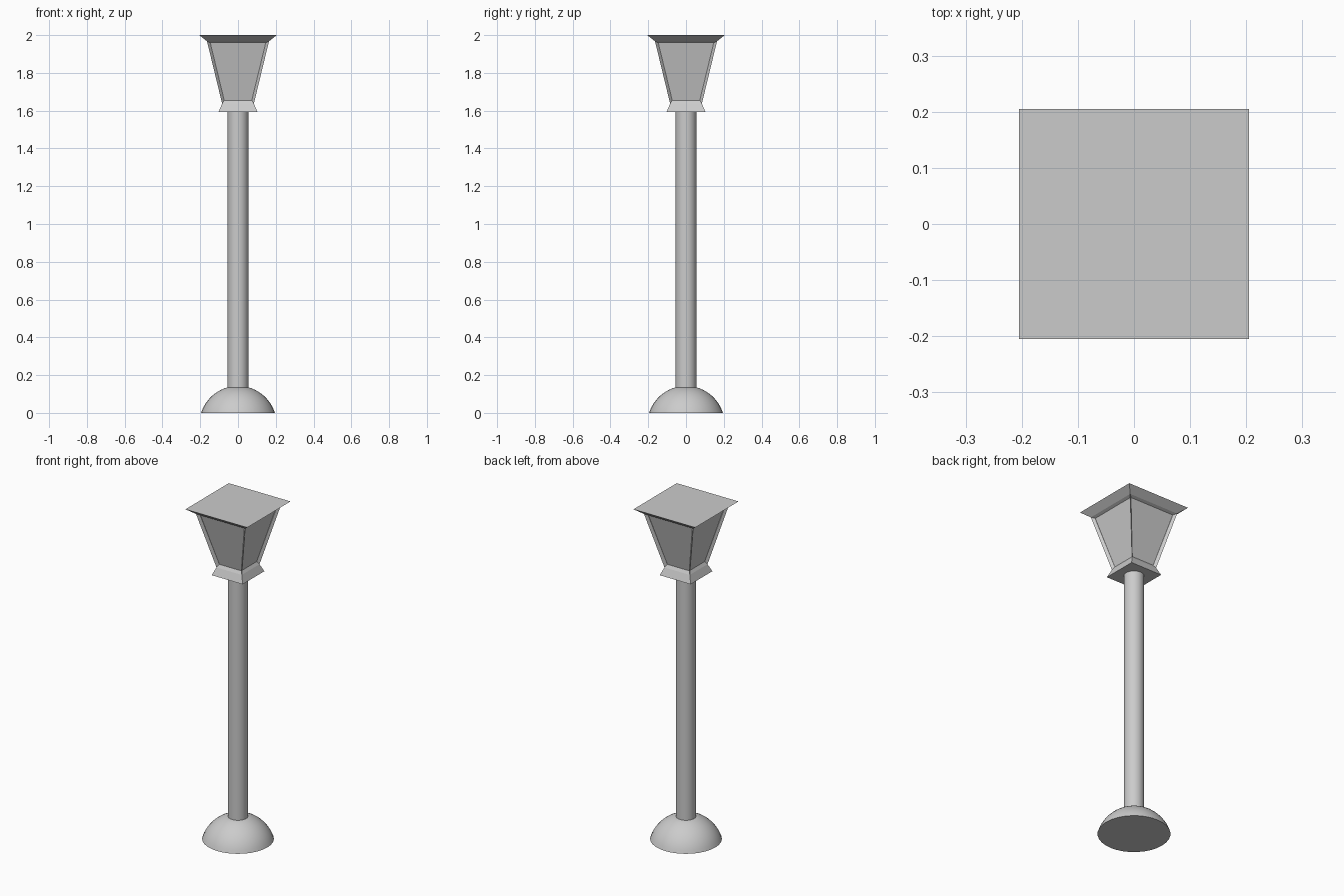
import bpy, bmesh
from math import sin, cos, pi, sqrt
from mathutils import Vector

if "Cube" in bpy.data.objects:
    bpy.data.objects.remove(bpy.data.objects["Cube"])


def make_object(name, bm, smooth=False):
    bmesh.ops.recalc_face_normals(bm, faces=bm.faces)
    mesh = bpy.data.meshes.new(name)
    bm.to_mesh(mesh)
    bm.free()
    obj = bpy.data.objects.new(name, mesh)
    bpy.context.collection.objects.link(obj)
    if smooth:
        bpy.ops.object.select_all(action='DESELECT')
        obj.select_set(True)
        bpy.context.view_layer.objects.active = obj
        bpy.ops.object.shade_smooth_by_angle()
    return obj


def stack_rings(profile, sides, start=0.0):
    """Closed solid through (radius, height) rings; also returns its side faces."""
    bm = bmesh.new()
    rings = []
    for r, z in profile:
        rings.append([bm.verts.new((r * cos(start + 2 * pi * i / sides),
                                    r * sin(start + 2 * pi * i / sides), z))
                      for i in range(sides)])
    bands = []
    for low, high in zip(rings, rings[1:]):
        bands.append([bm.faces.new((low[i], low[(i + 1) % sides],
                                    high[(i + 1) % sides], high[i]))
                      for i in range(sides)])
    bm.faces.new(rings[0][::-1])
    bm.faces.new(rings[-1])
    return bm, bands


# domed foot: a spherical cap
c, R, n = 0.062, 0.205, 10
a0, a1 = math_low, math_high = 0.307, 1.30
dome = [(R * cos(a0 + (a1 - a0) * i / n), R * sin(a0 + (a1 - a0) * i / n) - c)
        for i in range(n + 1)]
bm, _ = stack_rings(dome, 32)
make_object("domed_foot", bm, True)

# round pole
bm, _ = stack_rings([(0.055, 0.10), (0.055, 1.60)], 32)
make_object("pole", bm, True)

# square lantern: flared collar, tapered body, flared roof
half_widths = [(0.103, 1.593), (0.084, 1.637), (0.164, 1.967), (0.205, 2.0)]
bm, bands = stack_rings([(w * sqrt(2), z) for w, z in half_widths], 4, pi / 4)

# recess a pane into each tapered body face
bm.normal_update()
for face in bands[1]:
    bmesh.ops.inset_individual(bm, faces=[face], thickness=0.018, depth=0.0)
    normal = face.normal.copy()
    bmesh.ops.translate(bm, verts=face.verts, vec=normal * -0.015)
make_object("lantern", bm)
